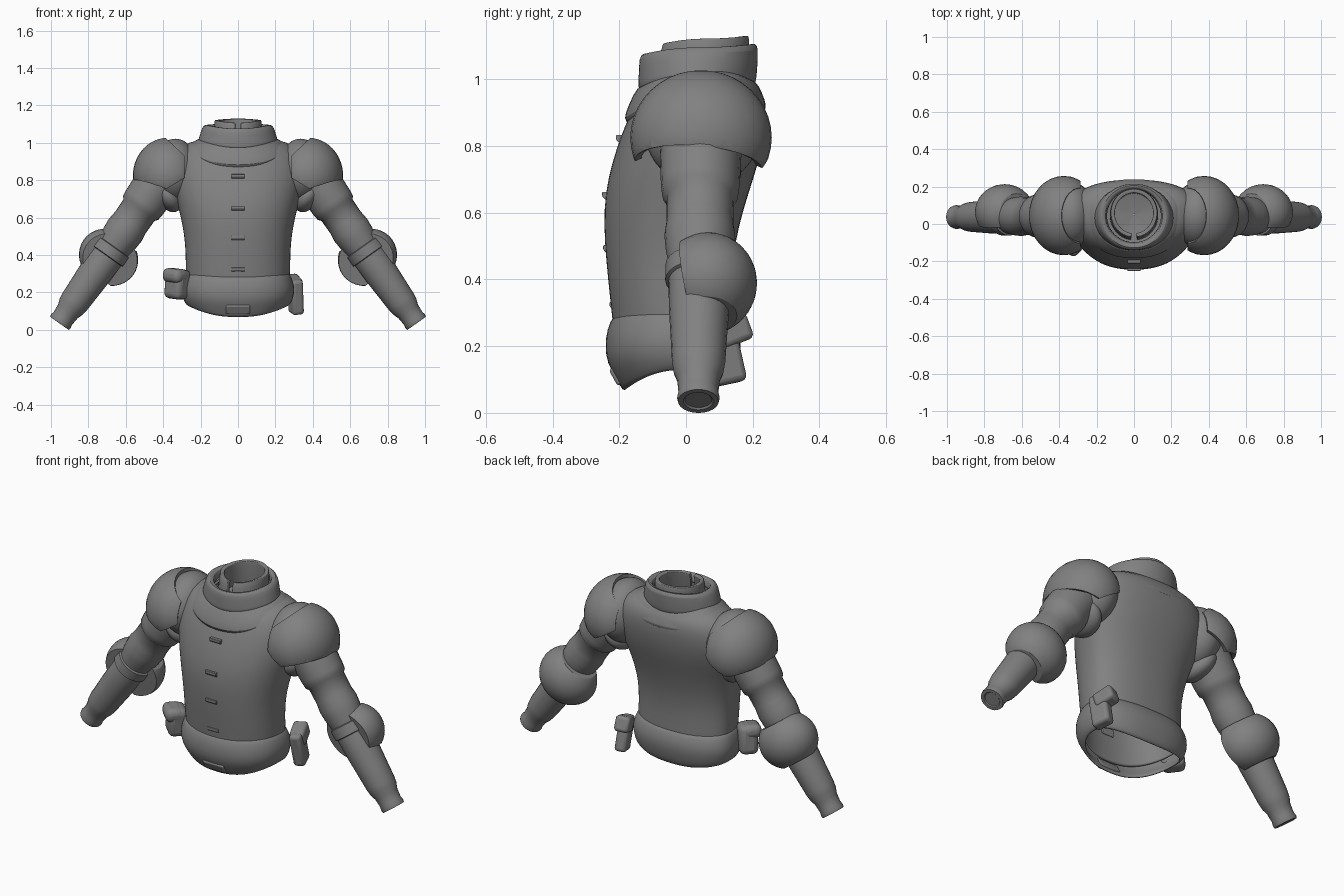
import bpy, bmesh, math
from mathutils import Vector, Matrix

if "Cube" in bpy.data.objects:
    bpy.data.objects.remove(bpy.data.objects["Cube"])

grey = bpy.data.materials.new("cloth_grey")
grey.diffuse_color = (0.22, 0.22, 0.22, 1)
grey.use_nodes = True
grey.node_tree.nodes["Principled BSDF"].inputs["Base Color"].default_value = grey.diffuse_color


def finish(bm, name, mirror=False, thick=0, subdiv=0, bevel=0, angle=40):
    """Turn a bmesh into a named, smooth shaded object."""
    bmesh.ops.recalc_face_normals(bm, faces=bm.faces)
    me = bpy.data.meshes.new(name)
    bm.to_mesh(me)
    bm.free()
    ob = bpy.data.objects.new(name, me)
    bpy.context.collection.objects.link(ob)
    me.materials.append(grey)
    me.polygons.foreach_set("use_smooth", [True] * len(me.polygons))
    me.set_sharp_from_angle(angle=math.radians(angle))
    if mirror:
        ob.modifiers.new("mirror", "MIRROR").use_mirror_merge = False
    if thick:
        m = ob.modifiers.new("wall", "SOLIDIFY")
        m.thickness, m.offset = thick, -1
    if bevel:
        m = ob.modifiers.new("bevel", "BEVEL")
        m.width, m.segments = bevel, 3
    if subdiv:
        m = ob.modifiers.new("smooth", "SUBSURF")
        m.levels = m.render_levels = subdiv
    return ob


def skin(bm, rings, closed=True):
    """Join consecutive vertex rings with quads."""
    for a, b in zip(rings, rings[1:]):
        n = len(a)
        for i in range(n if closed else n - 1):
            j = (i + 1) % n
            bm.faces.new((a[i], a[j], b[j], b[i]))


def loft(name, rows, n=40, e=0.88, shift=0.2, arc=None, **kw):
    """Rows: z front, z side, z back, half width, y front, y back."""
    bm = bmesh.new()
    rings = []
    for zf, zs, zb, hw, yf, yb in rows:
        ring = []
        ym = (yf + yb) / 2 + shift * (yb - yf) / 2
        for i in range(n):
            a = 2 * math.pi * i / n if not arc else arc[0] + (arc[1] - arc[0]) * i / (n - 1)
            u, v = math.cos(a), math.sin(a)
            x = hw * math.copysign(abs(u) ** e, u)
            y = ym + (ym - yf if v < 0 else yb - ym) * math.copysign(abs(v) ** e, v)
            z = zs + ((zf if v < 0 else zb) - zs) * v * v
            ring.append(bm.verts.new((x, y, z)))
        rings.append(ring)
    skin(bm, rings, closed=not arc)
    return finish(bm, name, **kw)


def lathe(name, start, end, profile, n=24, **kw):
    """Revolve (distance, radius) pairs about the line start-end."""
    start, end = Vector(start), Vector(end)
    rot = (end - start).to_track_quat("Z", "Y").to_matrix()
    bm = bmesh.new()
    rings = []
    for t, r in profile:
        rings.append([bm.verts.new(start + rot @ Vector((
            r * math.cos(2 * math.pi * i / n), r * math.sin(2 * math.pi * i / n), t)))
            for i in range(n)])
    skin(bm, rings)
    bm.faces.new(rings[0])
    bm.faces.new(rings[-1])
    return finish(bm, name, **kw)


def dome(name, matrix, cuts, fill=False, **kw):
    """Ellipsoid trimmed by (point, kept direction) planes."""
    bm = bmesh.new()
    bmesh.ops.create_uvsphere(bm, u_segments=32, v_segments=20, radius=1, matrix=matrix)
    for co, no in cuts:
        cut = bmesh.ops.bisect_plane(bm, geom=bm.verts[:] + bm.edges[:] + bm.faces[:],
                                     plane_co=co, plane_no=no, clear_inner=True)
        if fill:
            edges = [g for g in cut["geom_cut"] if isinstance(g, bmesh.types.BMEdge)]
            bmesh.ops.holes_fill(bm, edges=edges)
    return finish(bm, name, **kw)


def block(name, loc, size, rot=(0, 0, 0), taper=1, **kw):
    """Box whose front face is scaled in height by taper."""
    bm = bmesh.new()
    bmesh.ops.create_cube(bm, size=1)
    for v in bm.verts:
        if v.co.y < 0:
            v.co.z = 0.5 - (0.5 - v.co.z) * taper
        v.co = Vector(v.co[i] * size[i] for i in range(3))
    r = Matrix.Rotation(rot[2], 4, "Z") @ Matrix.Rotation(rot[1], 4, "Y") @ Matrix.Rotation(rot[0], 4, "X")
    bm.transform(Matrix.Translation(loc) @ r)
    return finish(bm, name, **kw)


# Jacket body, hollow and open at the hem
loft("jacket_body", [
    (0.13, 0.19, 0.16, 0.27, -0.205, 0.137),
    (0.27, 0.29, 0.27, 0.279, -0.220, 0.142),
    (0.36, 0.36, 0.36, 0.280, -0.230, 0.136),
    (0.46, 0.46, 0.46, 0.282, -0.240, 0.140),
    (0.56, 0.56, 0.56, 0.297, -0.247, 0.158),
    (0.66, 0.66, 0.66, 0.320, -0.243, 0.188),
    (0.75, 0.75, 0.75, 0.347, -0.222, 0.218),
    (0.83, 0.84, 0.84, 0.360, -0.196, 0.236),
    (0.89, 0.92, 0.92, 0.345, -0.170, 0.240),
    (0.93, 0.99, 0.965, 0.300, -0.150, 0.228),
    (0.96, 1.015, 0.99, 0.220, -0.135, 0.208),
    (0.97, 1.02, 1.0, 0.160, -0.110, 0.190)], thick=0.012, subdiv=1)

# Belt roll and lower hem
loft("belt_and_hem", [
    (0.063, 0.125, 0.092, 0.268, -0.190, 0.135),
    (0.10, 0.145, 0.12, 0.285, -0.208, 0.150),
    (0.15, 0.17, 0.16, 0.295, -0.238, 0.160),
    (0.20, 0.21, 0.20, 0.304, -0.243, 0.166),
    (0.25, 0.255, 0.245, 0.297, -0.238, 0.162),
    (0.295, 0.305, 0.295, 0.277, -0.217, 0.138)], e=0.85, thick=0.015, subdiv=1)

# Yoke draped around the neck
loft("yoke", [
    (0.862, 0.950, 0.905, 0.290, -0.168, 0.236),
    (0.878, 0.965, 0.92, 0.286, -0.190, 0.243),
    (0.92, 0.995, 0.96, 0.252, -0.173, 0.228),
    (0.98, 1.025, 0.995, 0.214, -0.147, 0.210),
    (0.985, 1.03, 1.0, 0.165, -0.115, 0.185)], thick=0.012, subdiv=1)

# Outer collar, folded inward at the top
loft("outer_collar", [
    (0.97, 1.01, 0.985, 0.215, -0.145, 0.210),
    (1.01, 1.04, 1.03, 0.205, -0.142, 0.214),
    (1.065, 1.085, 1.095, 0.192, -0.141, 0.218),
    (1.078, 1.098, 1.108, 0.175, -0.130, 0.208),
    (1.075, 1.095, 1.105, 0.150, -0.105, 0.190),
    (1.03, 1.05, 1.06, 0.142, -0.095, 0.182)], e=1, shift=0, thick=0.008, subdiv=1)

# Inner collar with a slit at the front, and the lining that closes the neck
loft("inner_collar", [
    (0.97, 0.98, 0.99, 0.130, -0.088, 0.185),
    (1.08, 1.09, 1.10, 0.128, -0.078, 0.190),
    (1.108, 1.122, 1.13, 0.124, -0.070, 0.188)],
    n=36, e=1, shift=0, arc=(-math.pi / 2 + 0.13, 1.5 * math.pi - 0.13), thick=0.022, bevel=0.004)
loft("neck_lining", [
    (0.99, 1.0, 1.01, 0.155, -0.11, 0.20),
    (0.98, 0.985, 0.99, 0.08, -0.03, 0.13),
    (0.975, 0.98, 0.985, 0.004, 0.046, 0.054)], e=1, shift=0)

# Front clasps and buckle
for z, y in ((0.81, -0.195), (0.64, -0.236), (0.48, -0.233), (0.31, -0.214)):
    block("clasp", (0, y, z), (0.07, 0.03, 0.045), taper=0.3, bevel=0.003)
block("buckle", (0, -0.205, 0.112), (0.13, 0.03, 0.055), rot=(0.5, 0, 0), bevel=0.008)

# Belt pouches
block("front_pouch", (-0.325, -0.09, 0.245), (0.12, 0.10, 0.16), rot=(0, 0.1, -0.75), bevel=0.03)
block("front_pouch_flap", (-0.335, -0.105, 0.29), (0.125, 0.10, 0.075), rot=(0, 0.1, -0.75), bevel=0.03)
block("rear_pouch", (0.308, 0.112, 0.18), (0.065, 0.10, 0.19), rot=(0.2, -0.1, 0.3), bevel=0.018)
block("rear_pouch_flap", (0.295, 0.135, 0.245), (0.08, 0.11, 0.085), rot=(0.35, -0.1, 0.3), bevel=0.018)

# Arms, mirrored left and right
shoulder = Vector((0.37, 0.045, 0.87))
elbow = Vector((0.675, 0.04, 0.43))
wrist = Vector((0.955, 0.037, 0.035))
lathe("upper_arm", shoulder, elbow, [
    (-0.04, 0.06), (0, 0.115), (0.12, 0.122), (0.23, 0.118), (0.265, 0.114), (0.28, 0.101),
    (0.36, 0.1), (0.41, 0.106), (0.46, 0.102), (0.53, 0.09)], mirror=True)
lathe("forearm", elbow, wrist, [
    (-0.05, 0.085), (0.02, 0.093), (0.15, 0.09), (0.26, 0.084), (0.34, 0.08), (0.375, 0.075),
    (0.405, 0.064), (0.45, 0.06), (0.472, 0.064), (0.484, 0.061), (0.484, 0.045), (0.479, 0.04)],
    mirror=True)
lathe("elbow_strap", elbow, wrist, [
    (-0.02, 0.09), (-0.015, 0.102), (0.04, 0.102), (0.045, 0.09)], mirror=True)
# Gathered cloth below the armpit
dome("armpit_fold", Matrix.Translation((0.375, 0.045, 0.72)) @ Matrix.Rotation(0.6, 4, "Y")
     @ Matrix.Diagonal((0.065, 0.12, 0.10, 1)), [], mirror=True)
# Sleeve head bridging the body and the shoulder guard
dome("sleeve_head", Matrix.Translation((0.335, 0.05, 0.85)) @ Matrix.Diagonal((0.125, 0.175, 0.172, 1)),
     [], mirror=True)

# Elbow guard, open at the front
d = (wrist - elbow).normalized()
p = Vector((-d.z, 0, d.x))
axes = Matrix((p, (0, 1, 0), d)).transposed().to_4x4()
centre = elbow + Vector((0.017, 0.025, -0.042))
dome("elbow_guard", Matrix.Translation(centre) @ axes @ Matrix.Diagonal((0.163, 0.148, 0.148, 1)),
     [(centre + Vector((0, -0.055, 0)), (0.12, 1, 0.2)),
      (centre - d * 0.112, d), (centre + d * 0.118, -d)], fill=True, mirror=True, bevel=0.012)

# Shoulder guard, trimmed toward the neck and along the lower rim
dome("shoulder_guard", Matrix.Translation((0.375, 0.045, 0.825)) @ Matrix.Diagonal((0.187, 0.212, 0.202, 1)),
     [((0.285, 0, 0.9), (1, 0, 0)), ((0.30, 0, 0.945), (0.68, 0, -0.73)),
      ((0.29, 0, 0.81), (0.52, 0, 0.85)), ((0.56, 0.045, 0.80), (-0.33, 0.08, 0.94))],
     mirror=True, thick=0.022, bevel=0.006)
